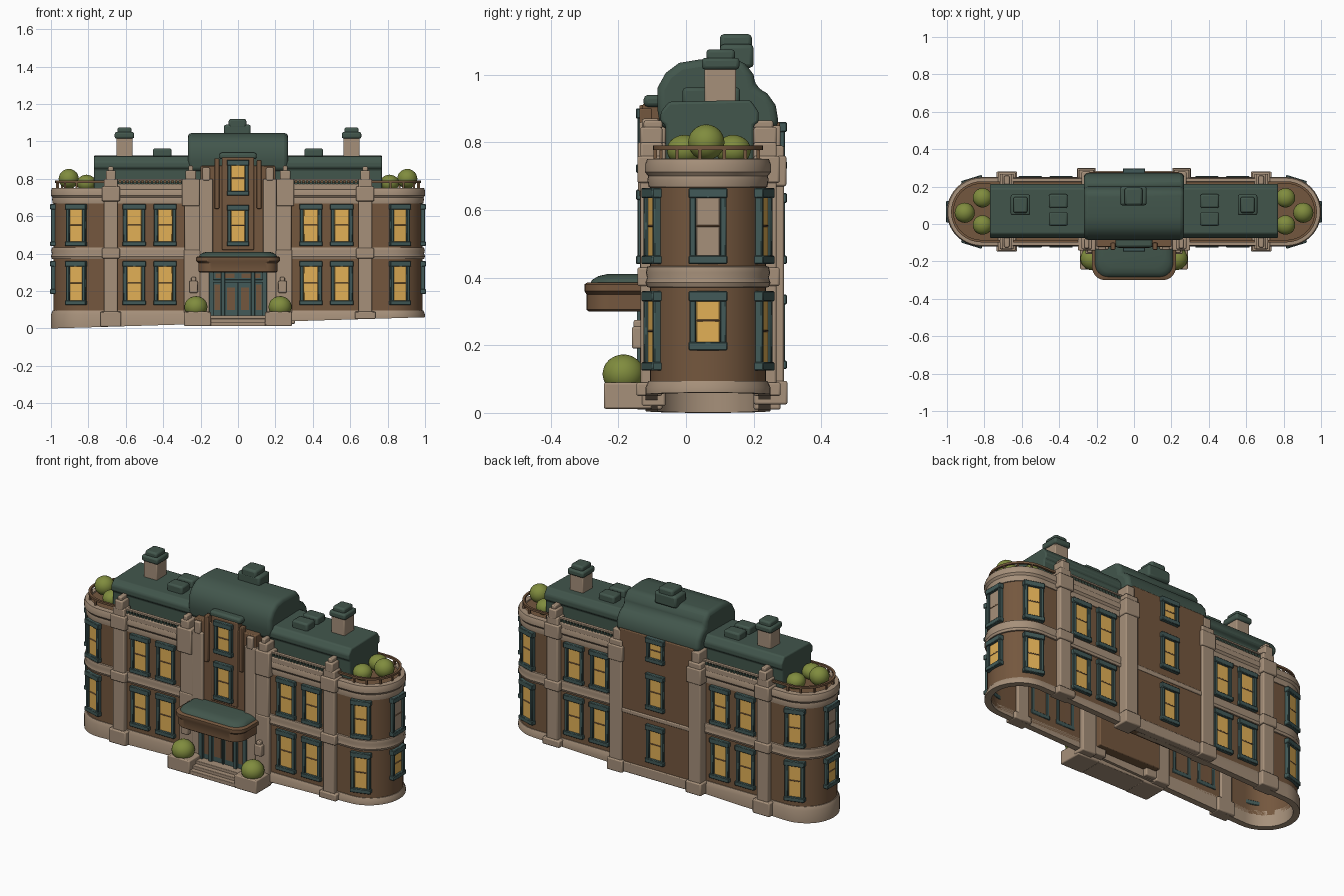
import bpy, bmesh, math
from mathutils import Matrix, Vector

if "Cube" in bpy.data.objects:
    bpy.data.objects.remove(bpy.data.objects["Cube"])

def material(name, r, g, b):
    m = bpy.data.materials.new(name)
    lin = [((c / 255 + 0.055) / 1.055) ** 2.4 for c in (r, g, b)]
    m.diffuse_color = (*lin, 1)
    m.use_nodes = True
    m.node_tree.nodes["Principled BSDF"].inputs["Base Color"].default_value = m.diffuse_color
    return m

BROWN = material("brown brick", 116, 87, 62)
STONE = material("beige stone", 166, 144, 122)
ROOF = material("dark green roof", 66, 86, 76)
TEAL = material("teal trim", 66, 90, 88)
GOLD = material("golden glass", 226, 176, 86)
LEAF = material("leaf green", 128, 140, 62)

CY, HALF = 0.065, 0.815      # stadium plan: centre y and half straight length

def finish(name, bm, mats, bevel=0.0, segs=2):
    bmesh.ops.recalc_face_normals(bm, faces=bm.faces[:])
    me = bpy.data.meshes.new(name)
    bm.to_mesh(me)
    bm.free()
    for m in mats:
        me.materials.append(m)
    ob = bpy.data.objects.new(name, me)
    bpy.context.collection.objects.link(ob)
    if bevel:
        mod = ob.modifiers.new("soft edges", 'BEVEL')
        mod.width, mod.segments, mod.limit_method = bevel, segs, 'ANGLE'
    return ob

def add_box(bm, x0, x1, y0, y1, z0, z1, mat=0, M=Matrix()):
    c = Vector(((x0 + x1) / 2, (y0 + y1) / 2, (z0 + z1) / 2))
    S = Matrix.Diagonal((abs(x1 - x0), abs(y1 - y0), abs(z1 - z0), 1))
    r = bmesh.ops.create_cube(bm, size=1, matrix=M @ Matrix.Translation(c) @ S)
    for f in {f for v in r["verts"] for f in v.link_faces}:
        f.material_index = mat

def boxes(name, mat, dims, bevel=0.005):
    bm = bmesh.new()
    for d in dims:
        add_box(bm, *d)
    return finish(name, bm, [mat], bevel)

def stadium(r, n=20):
    pts = []
    for s, start in ((1, -90), (-1, 90)):
        for i in range(n + 1):
            a = math.radians(start + 180 * i / n)
            pts.append((s * HALF + r * math.cos(a), CY + r * math.sin(a)))
    return pts

def ring(name, mat, profile, sloped=False):
    """Closed (radius, z) profile swept round the stadium plan."""
    bm = bmesh.new()
    loops = [[bm.verts.new((x, y, max(z, 0.03 * (x + 1)) if sloped else z))
              for x, y in stadium(r)] for r, z in profile]
    for a, b in zip(loops, loops[1:] + loops[:1]):
        for i in range(len(a)):
            j = (i + 1) % len(a)
            bm.faces.new((a[i], a[j], b[j], b[i]))
    return finish(name, bm, [mat])

def extrude_x(name, mat, profile, hx, bevel):
    bm = bmesh.new()
    f = bm.faces.new([bm.verts.new((-hx, y, z)) for y, z in profile])
    r = bmesh.ops.extrude_face_region(bm, geom=[f])
    for v in r["geom"]:
        if isinstance(v, bmesh.types.BMVert):
            v.co.x = hx
    return finish(name, bm, [mat], bevel, 3)

# Main walls, base and stone bands
ring("outer_wall", BROWN, [(.172, .07), (.172, .74), (.15, .74), (.15, .07)])
ring("stone_base", STONE, [(.185, 0), (.185, .075), (.176, .095), (.15, .095), (.15, 0)], True)
ring("middle_band", STONE, [(.165, .37), (.18, .372), (.185, .385), (.18, .40), (.184, .415), (.18, .432), (.165, .436)])
ring("cornice", STONE, [(.165, .665), (.176, .668), (.179, .69), (.177, .70), (.186, .712), (.186, .735), (.18, .75), (.15, .752), (.15, .665)])
ring("terrace_rail", BROWN, [(.163, .778), (.163, .79), (.15, .79), (.15, .778)])
bm = bmesh.new()
bm.faces.new([bm.verts.new((x, y, .744)) for x, y in stadium(.16)])
r = bmesh.ops.extrude_face_region(bm, geom=bm.faces[:])
bmesh.ops.translate(bm, verts=[v for v in r["geom"] if isinstance(v, bmesh.types.BMVert)], vec=(0, 0, -.02))
finish("terrace_floor", bm, [BROWN])
posts = [(x - .005, x + .005, y - .005, y + .005, .745, .782) for x, y in stadium(.156)[::3]]
boxes("terrace_posts", BROWN, posts, 0)

# Parapets with balusters on the straight wings
parapet, balusters, rails = [], [], []
for s in (1, -1):
    for y in (-.105, .235):
        parapet.append((s * .28, s * .66, y - .013, y + .013, .74, .772))
        rails.append((s * .28, s * .66, y - .01, y + .01, .79, .80))
        for i in range(18):
            x = s * (.3 + i * .02)
            balusters.append((x - .005, x + .005, y - .007, y + .007, .77, .792))
boxes("parapet", STONE, parapet)
boxes("balusters", ROOF, balusters, 0)
boxes("parapet_rail", STONE, rails, .002)

# Wing roof and taller central roof
extrude_x("wing_roof", ROOF, [(-.06, .735), (-.06, .85), (-.075, .86), (-.075, .89), (-.05, .92), (.19, .925),
                              (.215, .89), (.215, .86), (.2, .85), (.2, .735)], .77, .008)
extrude_x("central_roof", ROOF, [(-.075, .84), (-.085, .9), (-.085, .96), (-.06, 1.005), (-.02, 1.035), (.04, 1.045),
                                 (.17, 1.04), (.2, 1.0), (.205, .965), (.24, .945), (.265, .91), (.272, .87), (.272, .84)], .268, .022)
boxes("roof_crown", ROOF, [(-.075, .068, .10, .20, 1.02, 1.09), (-.05, .045, .10, .195, 1.07, 1.12)], .012)
vents = [(s * .355, s * .455, y, y + .075, .90, .962) for s in (1, -1) for y in (-.01, .085)]
boxes("roof_vents", ROOF, vents, .01)

# Chimneys
shafts, caps = [], []
for s in (1, -1):
    x = s * .607
    shafts.append((x - .043, x + .043, .055, .148, .90, 1.025))
    caps += [(x - .052, x + .052, .047, .158, 1.015, 1.05), (x - .038, x + .038, .06, .145, 1.04, 1.075)]
boxes("chimney_shafts", STONE, shafts)
boxes("chimney_caps", ROOF, caps, .01)

# Central bay, front and back
boxes("central_bay_front", BROWN, [(-.2, .2, -.122, -.03, .07, .87), (-.085, .085, -.128, -.06, .42, .915)])
boxes("central_bay_back", BROWN, [(-.24, .24, .2, .278, .035, .86)])
boxes("back_bay_bands", STONE, [(-.25, .25, .24, .284, .03, .09), (-.25, .25, .24, .284, .375, .4)])
boxes("bay_finials", BROWN, [(s * .1, s * .125, -.138, -.1, .64, z) for s, z in ((1, .90), (-1, .91))], .004)
boxes("bay_hood", ROOF, [(-.1, .1, -.125, -.04, .905, .94)], .012)

# Pilasters with plinths and stepped tops
pil = []
for s in (1, -1):
    x = s * .68
    b = .03 * (x + 1)
    for yo, yi, t in ((-.135, -.07, -1), (.268, .2, 1)):
        pil += [(x - .037, x + .037, yo, yi, b, .80), (x - .055, x + .055, yo + t * .012, yi, b, .09),
                (x - .048, x + .048, yo + t * .009, yi, .375, .43), (x - .048, x + .048, yo + t * .009, yi, .68, .76),
                (x - .026, x + .026, yo, yi, .79, .845), (x - .014, x + .014, yo - t * .01, yi, .84, .865)]
    c = s * .255
    pil += [(s * .135, s * .205, -.136, -.06, .03, .80), (s * .15, s * .19, -.138, -.06, .79, .86),
            (s * .20, s * .29, -.132, -.06, .02, .42), (s * .20, s * .285, -.128, -.06, .40, .66),
            (s * .205, s * .30, -.142, -.06, .655, .80), (s * .225, s * .28, -.135, -.06, .79, .845),
            (s * .24, s * .265, -.13, -.08, .84, .87),
            (c - .04, c + .04, .2, .29, .03, .79), (c - .05, c + .05, .2, .3, .025, .095),
            (c - .047, c + .047, .2, .297, .67, .76), (c - .025, c + .025, .2, .28, .78, .85)]
boxes("pilasters", STONE, pil, .006)

# Windows: teal surround, glass plate, glazing bars
def window(name, x, y, ang, z0, z1, w=.125, glass=GOLD):
    bm = bmesh.new()
    M = Matrix.Translation((x, y, 0)) @ Matrix.Rotation(ang, 4, 'Z')
    h, g = w / 2, w * .31
    for s in (1, -1):
        add_box(bm, s * g, s * h * .94, -.014, .025, z0 + .01, z1 - .01, 0, M)
    add_box(bm, -h, h, -.019, .025, z1 - .03, z1, 0, M)
    add_box(bm, -h, h, -.019, .025, z0, z0 + .025, 0, M)
    add_box(bm, -g, g, -.005, .003, z0 + .02, z1 - .02, 1, M)
    zm = (z0 + z1) / 2
    add_box(bm, -g, g, -.008, .002, zm - .003, zm + .003, 2, M)
    finish(name, bm, [TEAL, glass, BROWN], .003, 1)

FLOORS = (("lower", .125, .36), ("upper", .44, .665))
for fl, z0, z1 in FLOORS:
    for s in (1, -1):
        for x in (.39, .555):
            window(f"{fl}_front_window", s * x, CY - .172, 0, z0, z1)
            window(f"{fl}_back_window", s * x, CY + .172, math.pi, z0, z1)
        for deg in (17, 90, 163):
            a = math.radians(deg)
            side = deg == 90
            window(f"{fl}_end_window", s * (HALF + .170 * math.sin(a)), CY - .170 * math.cos(a), s * a,
                   z0 + (.06 if side and fl == "lower" else 0), z1, .115,
                   STONE if side and fl == "upper" else GOLD)
for z0, z1 in ((.44, .66), (.71, .90)):
    window("bay_front_window", 0, -.129, 0, z0, z1, .12)
for z0, z1 in ((.13, .35), (.44, .65), (.72, .86)):
    window("bay_back_window", 0, .279, math.pi, z0, z1, .12)

# Entrance: doors, steps, planters, lamps
door = [(-.15, .15, -.13, -.09, .06, .31), (-.15, .15, -.142, -.1, .245, .262), (-.004, .004, -.142, -.1, .07, .25)]
door += [(s * a, s * b, -.145, -.1, .06, .30) for s in (1, -1) for a, b in ((.13, .155), (.07, .09))]
boxes("entrance_doors", TEAL, door, .003)
boxes("door_panels", BROWN, [(s * a, s * b, -.135, -.128, z0, z1) for s in (1, -1)
                             for a, b, z0, z1 in ((.015, .06, .1, .22), (.095, .125, .1, .235), (.02, .12, .27, .295))], 0)
boxes("entrance_steps", STONE, [(-.15, .15, -.238, -.1, .012, .035), (-.15, .15, -.21, -.1, .03, .053),
                                (-.15, .15, -.18, -.1, .05, .07)], .003)
boxes("planters", STONE, [(s * .145, s * .288, -.243, -.1, .012, .09) for s in (1, -1)], .006)
boxes("wall_lamps", STONE, [d for s in (1, -1) for d in ((s * .215, s * .26, -.16, -.12, .19, .255),
                                                         (s * .225, s * .25, -.155, -.12, .25, .275))], .006)

# Entrance canopy: rounded front plan, brown fascia and domed green top
def canopy(name, mat, layers):
    bm = bmesh.new()
    loops = []
    for hx, yf, z in layers:
        rad, pts = .07, [(hx, -.1)]
        for cx, a0 in ((hx - rad, 0), (-hx + rad, -90)):
            for i in range(9):
                a = math.radians(a0 - 90 * i / 8)
                pts.append((cx + rad * math.cos(a), yf + rad + rad * math.sin(a)))
        loops.append([bm.verts.new((x, y, z)) for x, y in pts + [(-hx, -.1)]])
    for a, b in zip(loops, loops[1:]):
        for i in range(len(a)):
            j = (i + 1) % len(a)
            bm.faces.new((a[i], a[j], b[j], b[i]))
    bm.faces.new(loops[0])
    bm.faces.new(loops[-1])
    finish(name, bm, [mat])

canopy("canopy_fascia", BROWN, [(.205, -.288, .30), (.212, -.294, .305), (.212, -.294, .35), (.224, -.30, .36), (.224, -.30, .38), (.215, -.293, .385)])
canopy("canopy_top", ROOF, [(.21, -.285, .38), (.205, -.278, .393), (.19, -.26, .404), (.165, -.235, .41)])

# Clipped bushes on the terraces and planters
def bush(name, x, y, z, r, h):
    bm = bmesh.new()
    bmesh.ops.create_icosphere(bm, subdivisions=3, radius=1,
                               matrix=Matrix.Translation((x, y, z)) @ Matrix.Diagonal((r, r, h, 1)))
    finish(name, bm, [LEAF])

for s in (1, -1):
    bush("terrace_bush", s * .905, .06, .80, .054, .053)
    bush("terrace_bush", s * .81, .14, .777, .052, .045)
    bush("terrace_bush", s * .81, -.005, .777, .052, .045)
    bush("planter_bush", s * .225, -.185, .115, .062, .058)

# Smooth shading with sharp edges kept
bpy.ops.object.select_all(action='SELECT')
bpy.context.view_layer.objects.active = bpy.context.scene.objects[0]
bpy.ops.object.shade_smooth_by_angle(angle=math.radians(35))
